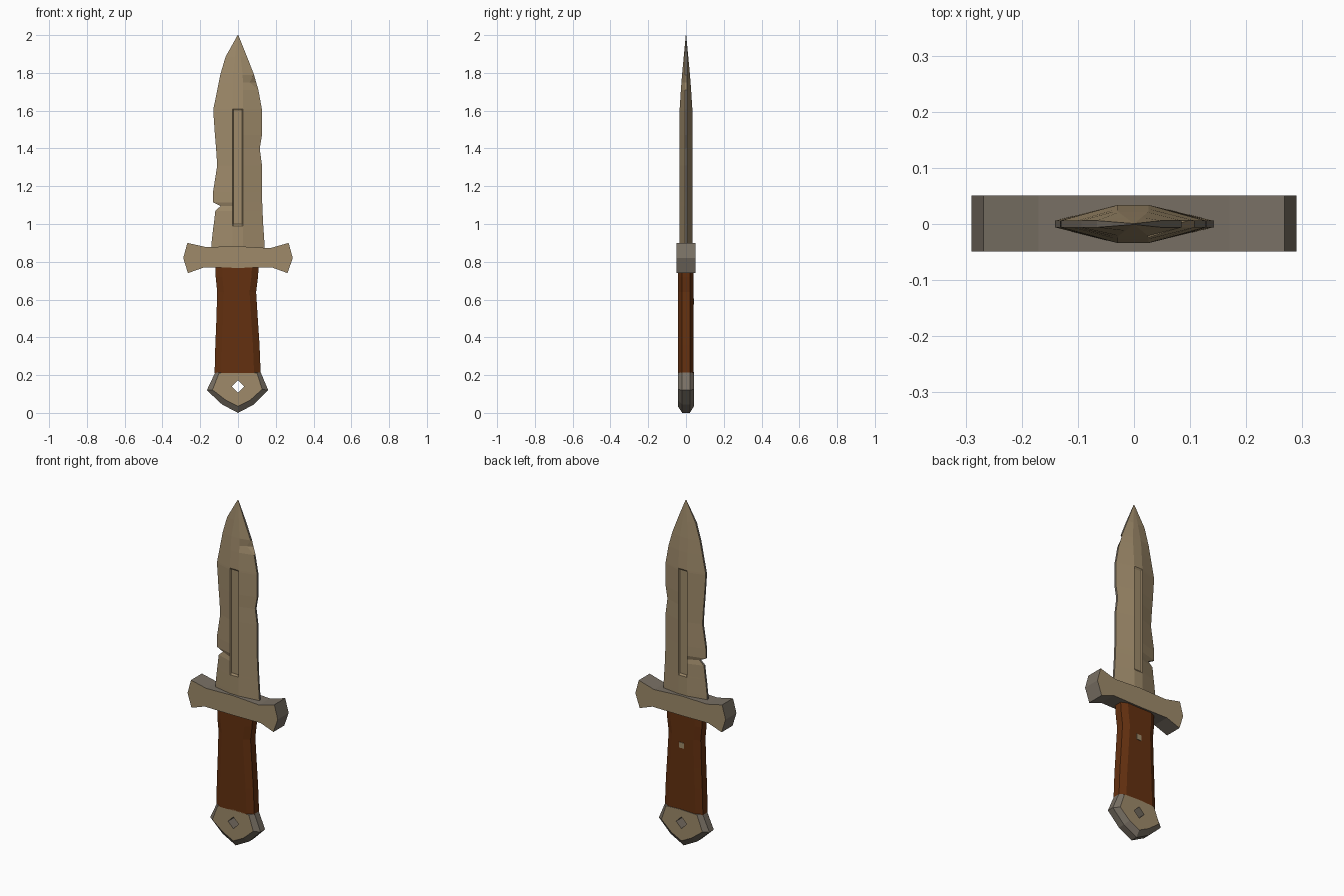
import bpy, bmesh

if "Cube" in bpy.data.objects:
    bpy.data.objects.remove(bpy.data.objects["Cube"])


def material(name, rgb):
    m = bpy.data.materials.new(name)
    m.diffuse_color = (*rgb, 1)
    m.use_nodes = True
    m.node_tree.nodes["Principled BSDF"].inputs["Base Color"].default_value = m.diffuse_color
    return m


TAN = material("sandy_metal", (0.342, 0.254, 0.144))
GREY = material("worn_grey_metal", (0.19, 0.162, 0.128))
BROWN = material("brown_leather", (0.127, 0.030, 0.005))


def loft(name, rings, mats, loop=False, side_limit=0.0):
    """Skin equal-length rings; faces turned away from front/back get the second material."""
    bm = bmesh.new()
    vs = [[bm.verts.new(p) for p in r] for r in rings]
    n = len(rings[0])
    pairs = list(zip(vs, vs[1:]))
    if loop:
        pairs.append((vs[-1], vs[0]))
    else:
        bm.faces.new(vs[0])
        bm.faces.new(vs[-1])
    for a, b in pairs:
        for i in range(n):
            j = (i + 1) % n
            bm.faces.new((a[i], a[j], b[j], b[i]))
    bmesh.ops.recalc_face_normals(bm, faces=bm.faces)
    bm.normal_update()
    for f in bm.faces:
        if abs(f.normal.y) < side_limit:
            f.material_index = 1
    me = bpy.data.meshes.new(name)
    bm.to_mesh(me)
    bm.free()
    for m in mats:
        me.materials.append(m)
    ob = bpy.data.objects.new(name, me)
    bpy.context.collection.objects.link(ob)
    return ob


# Blade: height, left edge, right edge, half thickness (uneven, nicked edges)
stations = [
    (0.84, -.143, .143, .034), (0.90, -.140, .140, .034), (0.99, -.130, .134, .034),
    (1.00, -.128, .133, .034), (1.07, -.120, .130, .034), (1.095, -.092, .129, .034),
    (1.115, -.132, .128, .034), (1.17, -.132, .127, .034), (1.31, -.110, .127, .034),
    (1.40, -.116, .115, .034), (1.47, -.122, .127, .034), (1.60, -.131, .127, .034),
    (1.61, -.130, .126, .0335), (1.71, -.110, .108, .027), (1.75, -.102, .096, .024),
    (1.79, -.094, .085, .021), (1.885, -.066, .048, .012), (2.00, -.002, .002, .001),
]
rings = []
for z, xl, xr, t in stations:
    groove = .007 if 0.995 < z < 1.605 else 0      # shallow fuller down the middle
    k = min(1, xr / .09)
    e = min(.006, t)
    chip = .035 if z == 1.75 else 0                # chipped front edge
    inner = [(-.029 * k, t), (-.024 * k, t - groove), (.021 * k, t - groove), (.026 * k, t)]
    front = [(xl, -e)] + [(x, -y) for x, y in inner] + [(xr - chip, -e)]
    back = [(xr, e)] + inner[::-1] + [(xl, e)]
    rings.append([(x, y, z) for x, y in front + back])
loft("blade", rings, [TAN, GREY], side_limit=0.5)

# Crossguard: flared outline extruded front to back
outline = [(-.29, .82), (-.265, .74), (-.18, .77), (0, .768), (.18, .77), (.262, .74), (.29, .82),
           (.268, .90), (.17, .872), (0, .882), (-.17, .878), (-.268, .90)]
loft("crossguard", [[(x, y, z) for x, z in outline] for y in (-.049, .051)],
     [TAN, GREY], side_limit=0.85)

# Grip: chamfered handle, slightly waisted
grip = [(0.21, -.124, .120), (0.36, -.120, .114), (0.48, -.115, .106),
        (0.64, -.110, .096), (0.72, -.118, .106), (0.79, -.118, .110)]
rings = []
for z, a, b in grip:
    rings.append([(a, -.022, z), (a + .035, -.043, z), (b - .035, -.043, z), (b, -.022, z),
                  (b, .022, z), (b - .035, .040, z), (a + .035, .040, z), (a, .022, z)])
loft("grip", rings, [BROWN])

# Small rivet plate on the back of the grip
s = .016
loft("rivet", [[(x, y, .59 + dz) for x, dz in ((-s, -s), (s, -s), (s, s), (-s, s))]
               for y in (.036, .043)], [TAN])

# Pommel: chamfered polygon with a diamond hole through it
outer = [(-.120, .215), (0, .220), (.120, .215), (.160, .12), (.085, .045),
         (0, 0), (-.085, .045), (-.165, .12)]
face = [(-.100, .212), (0, .216), (.100, .212), (.128, .125), (.065, .068),
        (0, .035), (-.065, .068), (-.135, .122)]
h, cz = .034, .14
hole = [(-h / 2, cz + h / 2), (0, cz + h), (h / 2, cz + h / 2), (h, cz),
        (h / 2, cz - h / 2), (0, cz - h), (-h / 2, cz - h / 2), (-h, cz)]
layers = [(outer, -.020), (face, -.043), (hole, -.043), (hole, .042), (face, .042), (outer, .020)]
loft("pommel", [[(x, y, z) for x, z in pts] for pts, y in layers],
     [TAN, GREY], loop=True, side_limit=0.9)
